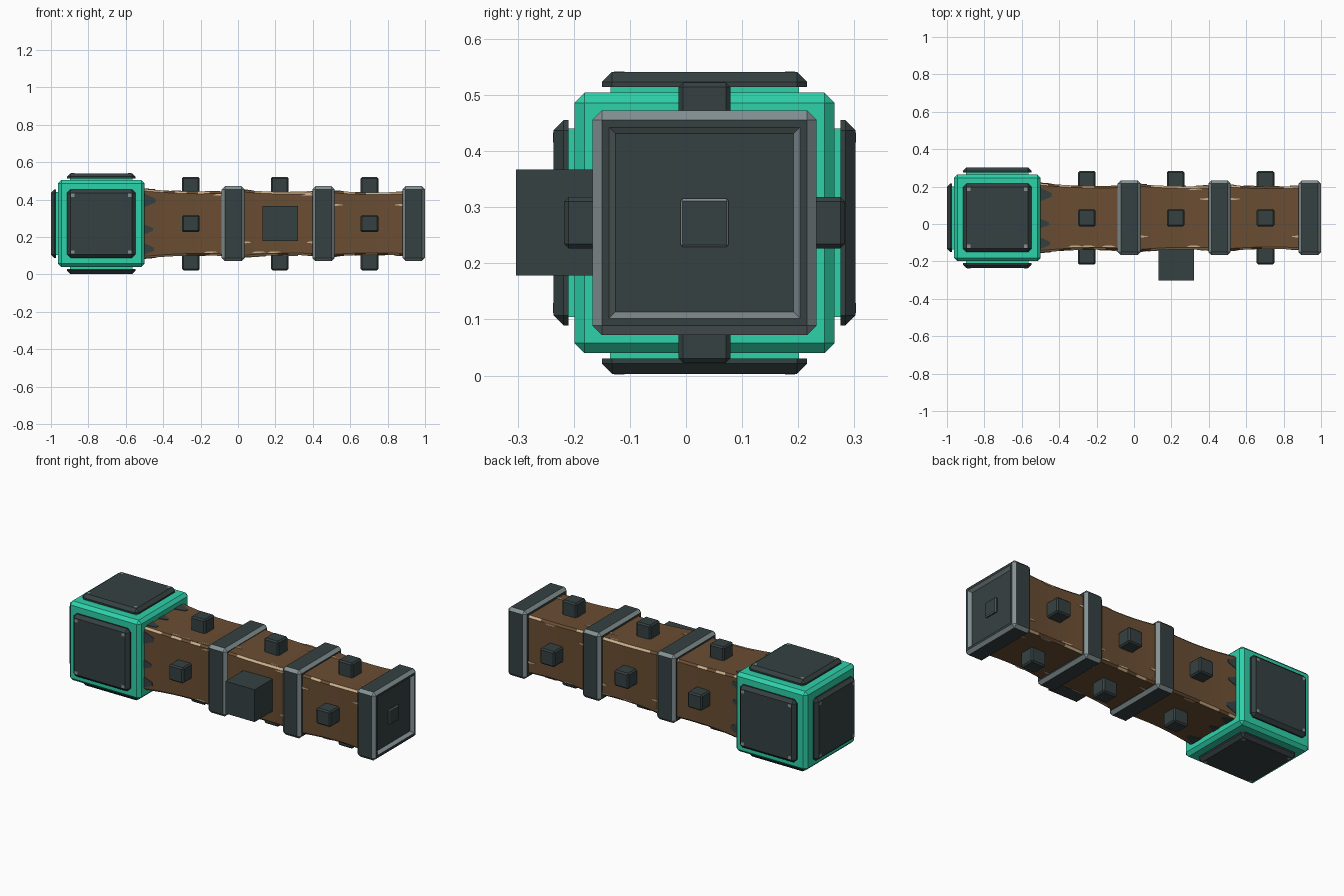
import bpy, bmesh, math, random
from mathutils import Vector, Matrix

if "Cube" in bpy.data.objects:
    bpy.data.objects.remove(bpy.data.objects["Cube"])

random.seed(4)
CY, CZ = 0.033, 0.272          # long axis of the hammer
HEAD_X, HEAD_H = -0.731, 0.232  # head centre and half size


def material(name, rgb):
    m = bpy.data.materials.new(name)
    m.diffuse_color = (*rgb, 1)
    m.use_nodes = True
    m.node_tree.nodes["Principled BSDF"].inputs["Base Color"].default_value = m.diffuse_color
    return m


TEAL = material("teal", (0.027, 0.64, 0.40))
SLATE = material("dark slate", (0.036, 0.053, 0.054))
GREY = material("worn grey", (0.23, 0.28, 0.29))
BROWN = material("brown wood", (0.145, 0.075, 0.033))
TAN = material("pale wood", (0.58, 0.42, 0.25))


def finish(bm, name, mats):
    bmesh.ops.recalc_face_normals(bm, faces=bm.faces)
    me = bpy.data.meshes.new(name)
    bm.to_mesh(me)
    bm.free()
    for m in mats:
        me.materials.append(m)
    ob = bpy.data.objects.new(name, me)
    bpy.context.collection.objects.link(ob)
    return ob


def box_bm(lo, hi, bevel=0.0):
    bm = bmesh.new()
    bmesh.ops.create_cube(bm, size=1)
    lo, hi = Vector(lo), Vector(hi)
    for v in bm.verts:
        v.co = Vector([(lo[i] + hi[i]) / 2 + v.co[i] * (hi[i] - lo[i]) for i in range(3)])
    if bevel:
        bmesh.ops.bevel(bm, geom=list(bm.edges), offset=bevel, segments=1, affect='EDGES')
    bm.normal_update()
    return bm


def box(name, lo, hi, mat, bevel=0.0, edge_mat=None):
    bm = box_bm(lo, hi, bevel)
    if edge_mat:
        for f in bm.faces:
            f.material_index = int(max(abs(c) for c in f.normal) < 0.98)
    return finish(bm, name, [mat] + ([edge_mat] if edge_mat else []))


def turn(ob, angle):
    """Rotate a part about the long axis."""
    c = Vector((0, CY, CZ))
    ob.data.transform(Matrix.Translation(c) @ Matrix.Rotation(angle, 4, 'X') @ Matrix.Translation(-c))


# Head block
c, h = Vector((HEAD_X, CY, CZ)), HEAD_H
box("head_block", c - Vector((h, h, h)), c + Vector((h, h, h)), TEAL, 0.018)


# Armour plates on the five free faces of the head, built facing +z
def head_plate(name, rot):
    parts = []
    p, s = h - 0.01, 0.168
    parts.append(box(name + "_seat", (-s, -s, p), (s, s, h + 0.015), TEAL))
    s = 0.183
    bm = box_bm((-s, -s, h + 0.01), (s, s, h + 0.037))
    top = [f for f in bm.faces if f.normal.z > 0.9][0]
    bmesh.ops.bevel(bm, geom=list(top.edges) + [e for e in bm.edges
                    if abs(e.verts[0].co.z - e.verts[1].co.z) > 0.01],
                    offset=0.018, segments=1, affect='EDGES')
    parts.append(finish(bm, name, [SLATE]))
    # worn corner chips
    for sx in (-1, 1):
        for sy in (-1, 1):
            x, y = sx * 0.152, sy * 0.152
            parts.append(box(name + "_corner_chip", (x - .009, y - .009, h + .034),
                             (x + .009, y + .009, h + .038), GREY))
    for ob in parts:
        ob.data.transform(Matrix.Translation(c) @ rot)


for i, side in enumerate(("top", "front", "bottom", "back")):
    head_plate(side + "_head_plate", Matrix.Rotation(i * math.pi / 2, 4, 'X'))
head_plate("end_head_plate", Matrix.Rotation(-math.pi / 2, 4, 'Y'))

# Wooden handle: chamfered square loft, waisted between the rings
STEPS = 8
stations = []
for x0, x1, r0, r1 in ((-0.52, -0.03, 0.187, 0.174), (-0.03, 0.45, 0.185, 0.172),
                       (0.45, 0.92, 0.180, 0.172)):
    for k in range(STEPS):
        t = k / STEPS
        stations.append((x0 + (x1 - x0) * t, r0 + (r1 - r0) * t - 0.009 * math.sin(math.pi * t)))
stations.append((0.92, 0.172))


def radius(x):
    for (xa, ra), (xb, rb) in zip(stations, stations[1:]):
        if xa <= x <= xb:
            return ra + (rb - ra) * (x - xa) / (xb - xa)
    return stations[-1][1]


bm = bmesh.new()
rings = []
for x, r in stations:
    q = r - 0.011
    pts = [(q, r), (-q, r), (-r, q), (-r, -q), (-q, -r), (q, -r), (r, -q), (r, q)]
    rings.append([bm.verts.new((x, CY + y, CZ + z)) for y, z in pts])
for a, b in zip(rings, rings[1:]):
    for k in range(8):
        f = bm.faces.new((a[k], a[(k + 1) % 8], b[(k + 1) % 8], b[k]))
        f.material_index = int(k % 2 == 1 and random.random() < 0.6)
bm.faces.new(rings[0])
bm.faces.new(rings[-1])
finish(bm, "handle", [BROWN, TAN])


# Thin chips on the handle sides: pale splinters and dark notches by the head
def chip(name, pts, mat, angle):
    bm = bmesh.new()
    low = [bm.verts.new((x, CY + y, CZ + radius(x) - 0.002)) for x, y in pts]
    f = bm.faces.new(low)
    up = bmesh.ops.extrude_face_region(bm, geom=[f])['geom']
    bmesh.ops.translate(bm, vec=(0, 0, 0.005), verts=[v for v in up if isinstance(v, bmesh.types.BMVert)])
    turn(finish(bm, name, [mat]), angle)


for i in range(4):
    ang = i * math.pi / 2
    for y, w, l in ((-0.135, 0.035, 0.05), (-0.03, 0.03, 0.045), (0.125, 0.04, 0.06)):
        chip("dark_notch", [(-0.51, y - w), (-0.5 + l, y - w * 0.3),
                            (-0.5 + l, y + w * 0.2), (-0.51, y + w)], SLATE, ang)
    for x0, d in ((0.035, 1), (0.397, -1), (0.515, 1), (0.88, -1)):
        y = random.choice((-1, 1)) * 0.1
        l = random.uniform(0.025, 0.05)
        chip("pale_splinter", [(x0, y - 0.006), (x0 + d * l, y - 0.002),
                               (x0 + d * l, y + 0.002), (x0, y + 0.006)], TAN, ang)
    for k in range(5):
        x, y = random.uniform(-0.42, 0.75), random.choice((-1, 1)) * 0.153
        chip("edge_splinter", [(x, y - 0.004), (x + 0.08, y - 0.002),
                               (x + 0.06, y + 0.005), (x + 0.02, y + 0.004)], TAN, ang)

# Two metal bands around the handle
R = 0.2
for name, x0, x1 in (("inner_band", -0.087, 0.036), ("outer_band", 0.397, 0.517)):
    box(name, (x0, CY - R, CZ - R), (x1, CY + R, CZ + R), SLATE, 0.017, GREY)

# End cap with recessed panel
bm = box_bm((0.879, CY - R, CZ - R), (1.0, CY + R, CZ + R), 0.017)
for f in bm.faces:
    f.material_index = int(max(abs(n) for n in f.normal) < 0.98)
face = [f for f in bm.faces if f.normal.x > 0.98][0]
bmesh.ops.inset_region(bm, faces=[face], thickness=0.018)
slope = bmesh.ops.inset_region(bm, faces=[face], thickness=0.016, depth=-0.02)['faces']
for f in slope:
    f.material_index = 1
face.material_index = 0
finish(bm, "end_cap", [SLATE, GREY])
box("end_cap_stud", (0.97, CY - 0.043, CZ - 0.043), (0.992, CY + 0.043, CZ + 0.043), SLATE, 0.004, GREY)

# Square studs on all four sides
for n, x in enumerate((-0.252, 0.223, 0.703)):
    for i in range(4):
        ob = box("stud", (x - 0.047, CY - 0.046, CZ + 0.12),
                 (x + 0.047, CY + 0.046, CZ + 0.25), SLATE, 0.008)
        turn(ob, i * math.pi / 2)

# Large plain block on the front
box("front_block", (0.131, -0.303, 0.178), (0.32, -0.115, 0.367), SLATE)
